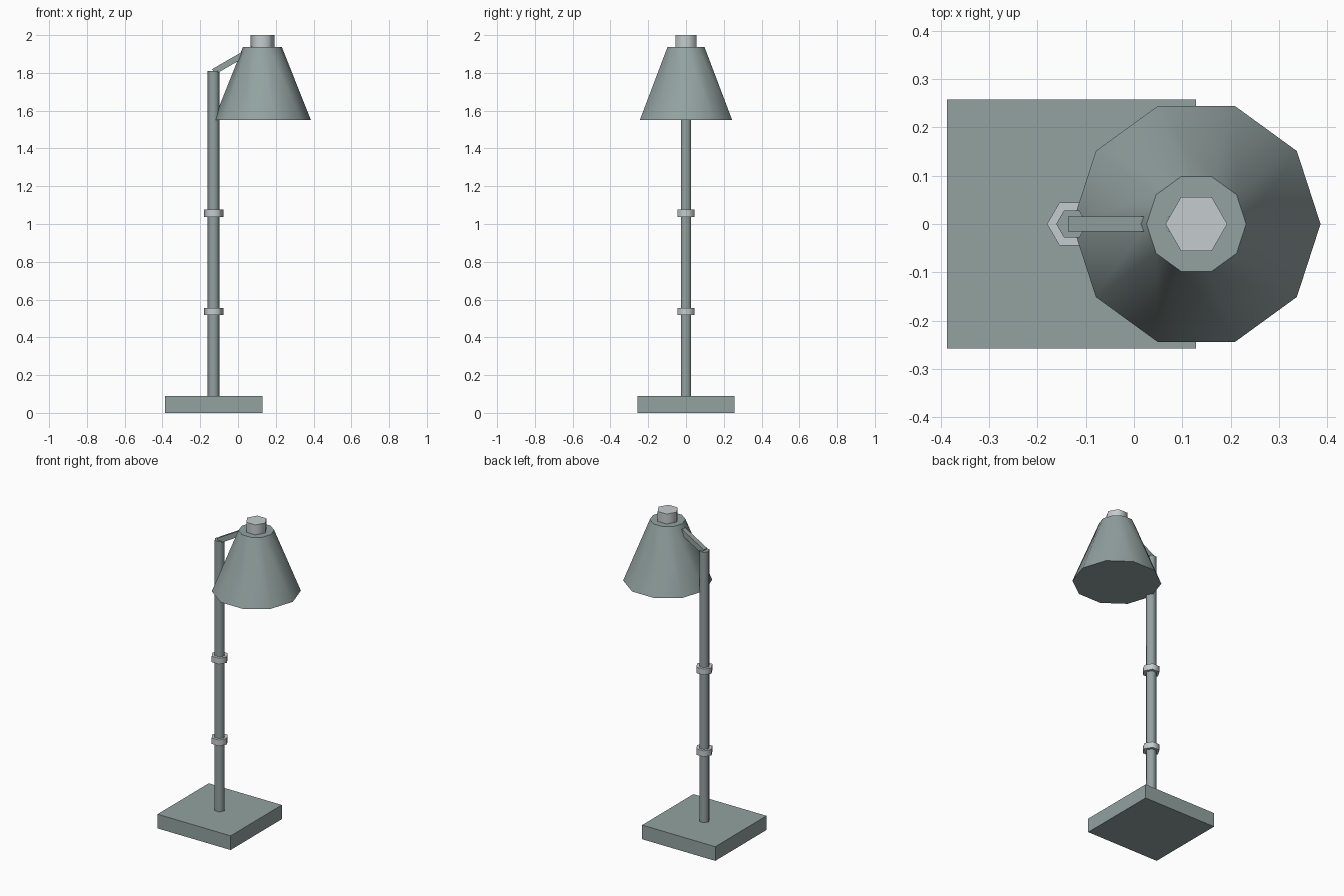
import bpy, math
from mathutils import Vector

if "Cube" in bpy.data.objects:
    bpy.data.objects.remove(bpy.data.objects["Cube"])


def material(name, rgb):
    m = bpy.data.materials.new(name)
    m.diffuse_color = (*rgb, 1.0)
    m.use_nodes = True
    m.node_tree.nodes["Principled BSDF"].inputs["Base Color"].default_value = m.diffuse_color
    return m


GREY_GREEN = material("grey green paint", (0.29, 0.36, 0.35))
LIGHT_GREY = material("light grey metal", (0.56, 0.60, 0.61))


def finish(name, mat):
    ob = bpy.context.object
    ob.name = name
    ob.data.materials.append(mat)
    return ob


def box(name, centre, size, mat, tilt=0.0):
    bpy.ops.mesh.primitive_cube_add(size=1, location=centre, rotation=(0, tilt, 0))
    ob = finish(name, mat)
    ob.scale = size
    return ob


def drum(name, sides, x, z0, z1, r0, r1, mat):
    """Upright smooth-sided prism or cone with a corner pointing along +x."""
    bpy.ops.mesh.primitive_cone_add(vertices=sides, radius1=r0, radius2=r1, depth=z1 - z0,
                                    location=(x, 0, (z0 + z1) / 2),
                                    rotation=(0, 0, math.pi / 2))
    ob = finish(name, mat)
    ob.data.shade_smooth()
    ob.data.set_sharp_from_angle(angle=math.radians(63))
    return ob


POLE_X, SHADE_X = -0.129, 0.129

# Square foot and pole
box("base", (POLE_X, 0, 0.045), (0.515, 0.515, 0.09), GREY_GREEN)
drum("pole", 6, POLE_X, 0.08, 1.81, 0.032, 0.032, GREY_GREEN)

# Collars around the pole
for i, z in enumerate((0.537, 1.057)):
    drum(f"collar_{i + 1}", 6, POLE_X, z - 0.019, z + 0.019, 0.051, 0.051, LIGHT_GREY)

# Slanted arm from pole top into the shade
a, b = Vector((POLE_X, 0, 1.806)), Vector((SHADE_X, 0, 1.955))
d = b - a
box("arm", (a + b) / 2, (d.length, 0.032, 0.032), GREY_GREEN, -math.atan2(d.z, d.x))

# Lamp shade and its cap
drum("shade", 10, SHADE_X, 1.55, 1.937, 0.257, 0.103, GREY_GREEN)
drum("shade_cap", 6, SHADE_X, 1.93, 2.0, 0.064, 0.064, LIGHT_GREY)
